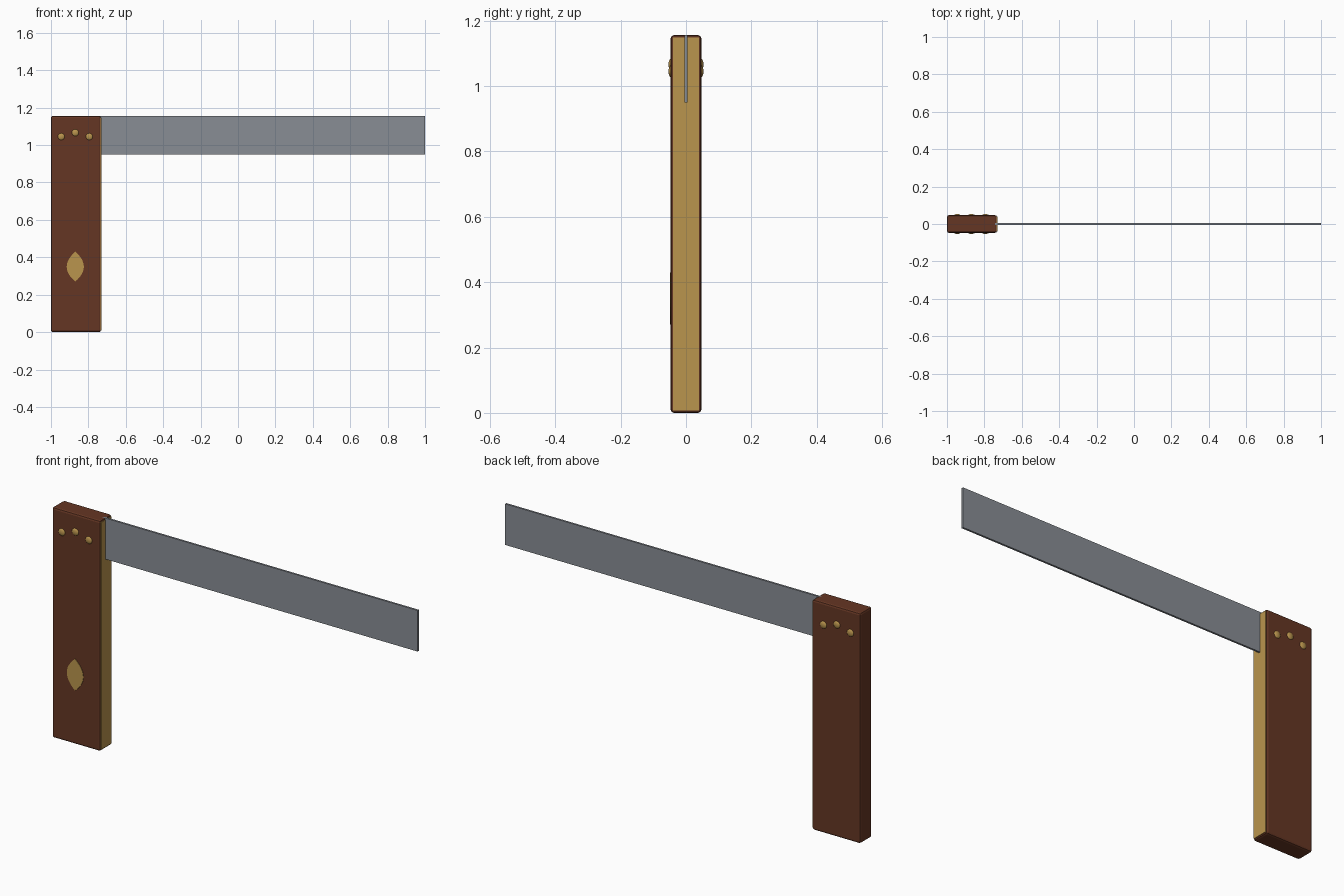
import bpy, bmesh
from math import sin, cos, pi
from mathutils import Matrix

if "Cube" in bpy.data.objects:
    bpy.data.objects.remove(bpy.data.objects["Cube"], do_unlink=True)


def material(name, rgb):
    mat = bpy.data.materials.new(name)
    mat.use_nodes = True
    mat.diffuse_color = (*rgb, 1)
    mat.node_tree.nodes["Principled BSDF"].inputs["Base Color"].default_value = (*rgb, 1)
    return mat


wood = material("dark wood", (0.13, 0.037, 0.017))
brass = material("brass", (0.49, 0.30, 0.075))
steel = material("steel", (0.25, 0.27, 0.30))


def finish(bm, name, mat, smooth=False):
    bmesh.ops.recalc_face_normals(bm, faces=bm.faces)
    mesh = bpy.data.meshes.new(name)
    bm.to_mesh(mesh)
    bm.free()
    mesh.materials.append(mat)
    obj = bpy.data.objects.new(name, mesh)
    bpy.context.collection.objects.link(obj)
    if smooth:
        mesh.shade_smooth()
    return obj


def box(name, mat, low, high, bevel=0, segments=2):
    bm = bmesh.new()
    bmesh.ops.create_cube(bm, size=1)
    for v in bm.verts:
        v.co = [a + (c + 0.5) * (b - a) for a, b, c in zip(low, high, v.co)]
    obj = finish(bm, name, mat)
    if bevel:
        mod = obj.modifiers.new("rounded edges", "BEVEL")
        mod.width = bevel
        mod.segments = segments
    return obj


# Wooden stock, brass wear strip and steel blade
box("stock", wood, (-1, -0.047, 0), (-0.733, 0.047, 1.156), 0.01)
box("wear_strip", brass, (-0.76, -0.04, 0.008), (-0.731, 0.04, 1.148))
box("blade", steel, (-0.75, -0.005, 0.95), (1, 0.005, 1.156))

# Domed rivets on both faces
for side, label in ((-1, "front"), (1, "back")):
    for i, (x, z) in enumerate(((-0.945, 1.045), (-0.87, 1.066), (-0.795, 1.045))):
        bm = bmesh.new()
        bmesh.ops.create_uvsphere(bm, u_segments=16, v_segments=10, radius=0.019)
        bmesh.ops.transform(bm, verts=bm.verts, matrix=Matrix.Translation((x, side * 0.045, z))
                            @ Matrix.Diagonal((1, 0.45, 1, 1)) @ Matrix.Rotation(pi / 2, 4, "X"))
        finish(bm, f"{label}_rivet_{i + 1}", brass, True)

# Pointed oval inlay on the front face
bm = bmesh.new()
steps = 12
outline = []
for side in (1, -1):
    for i in range(steps):
        t = pi * i / steps
        outline.append((-0.87 + side * 0.046 * sin(t), 0.35 + side * 0.08 * cos(t) * (1 + 0.0 * t)))
# Two arcs meeting at the tips
outline = [(-0.87 + s * 0.046 * (1 - u * u), 0.35 + s * 0.08 * u)
           for s in (1, -1) for u in [1 - 2 * i / steps for i in range(steps)]]
face = bm.faces.new([bm.verts.new((x, -0.049, z)) for x, z in outline])
ext = bmesh.ops.extrude_face_region(bm, geom=[face])
for v in ext["geom"]:
    if isinstance(v, bmesh.types.BMVert):
        v.co.y = -0.044
finish(bm, "oval_inlay", brass)
